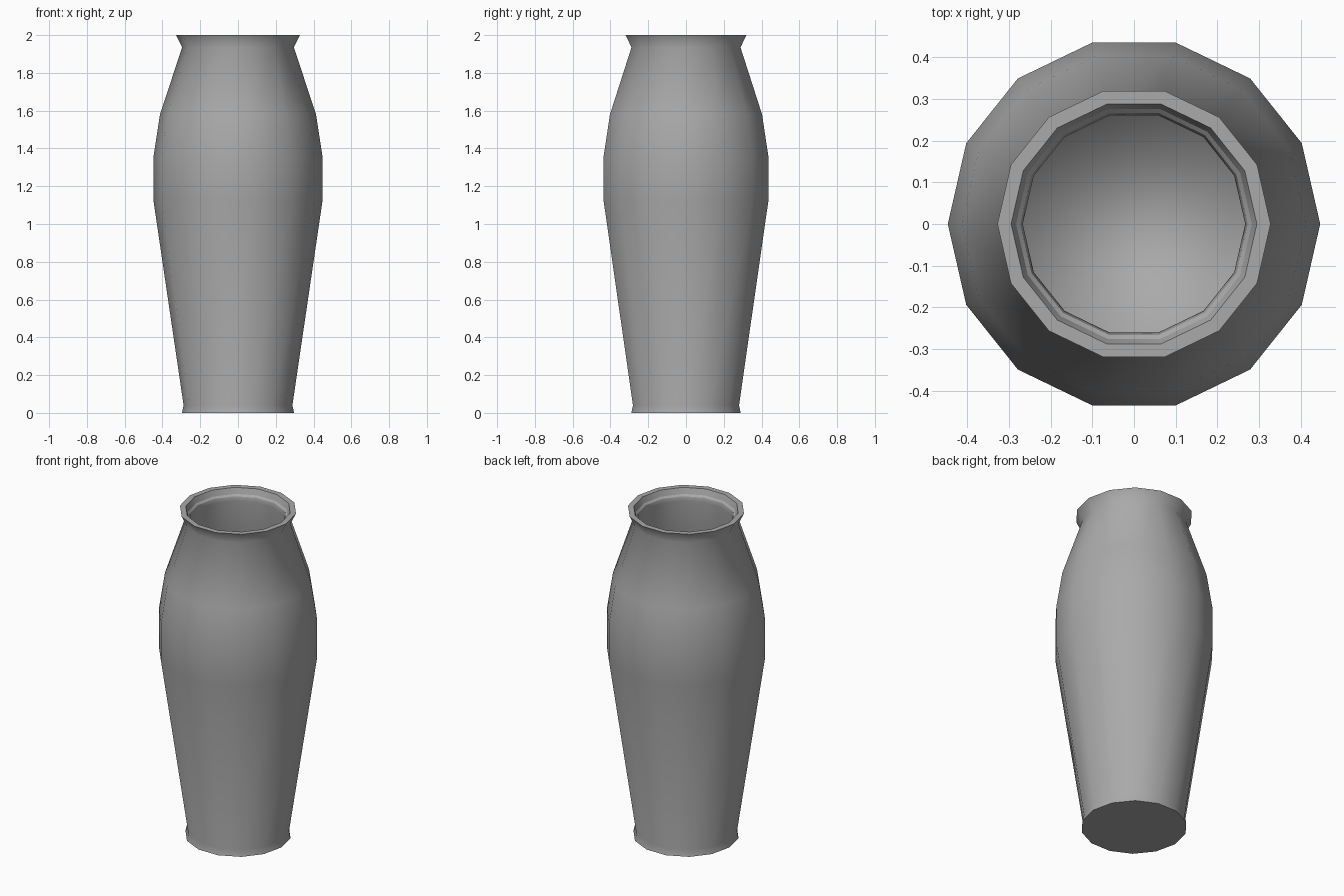
import bpy
import bmesh
from math import cos, sin, tau

cube = bpy.data.objects.get("Cube")
if cube:
    bpy.data.objects.remove(cube, do_unlink=True)

SIDES = 14

# Profile points: radius, height, crease
outer_wall = [
    (0.297, 0.0, True),
    (0.288, 0.04, False),
    (0.447, 1.12, False),
    (0.447, 1.36, False),
    (0.413, 1.58, False),
    (0.296, 1.935, False),
    (0.328, 2.0, True),
]
inner_wall = [
    (0.295, 2.0, True),
    (0.283, 1.965, True),
    (0.273, 1.955, True),
    (0.267, 1.93, False),
    (0.383, 1.57, False),
    (0.417, 1.35, False),
    (0.417, 1.13, False),
    (0.262, 0.04, False),
]


def ring(bm, radius, height):
    return [bm.verts.new((radius * cos(tau * i / SIDES),
                          radius * sin(tau * i / SIDES), height))
            for i in range(SIDES)]


def crease(bm, verts):
    for i in range(SIDES):
        edge = bm.edges.get((verts[i - 1], verts[i]))
        edge.smooth = False


def make_material(name, colour):
    mat = bpy.data.materials.new(name)
    mat.use_nodes = True
    mat.diffuse_color = colour
    mat.node_tree.nodes["Principled BSDF"].inputs["Base Color"].default_value = colour
    return mat


# Hollow body: up the outside, over the rim, down the inside
bm = bmesh.new()
profile = outer_wall + inner_wall
rings = [ring(bm, r, z) for r, z, _ in profile]
for low, high in zip(rings, rings[1:]):
    for i in range(SIDES):
        j = (i + 1) % SIDES
        bm.faces.new((low[i], low[j], high[j], high[i]))

# Underside and inner floor
bm.faces.new(rings[0][::-1])
bm.faces.new(rings[-1])

for face in bm.faces:
    face.smooth = True
for verts, point in zip(rings, profile):
    if point[2]:
        crease(bm, verts)

mesh = bpy.data.meshes.new("vase")
bm.to_mesh(mesh)
bm.free()
mesh.materials.append(make_material("grey clay", (0.4, 0.4, 0.4, 1.0)))
vase = bpy.data.objects.new("vase", mesh)
bpy.context.collection.objects.link(vase)
